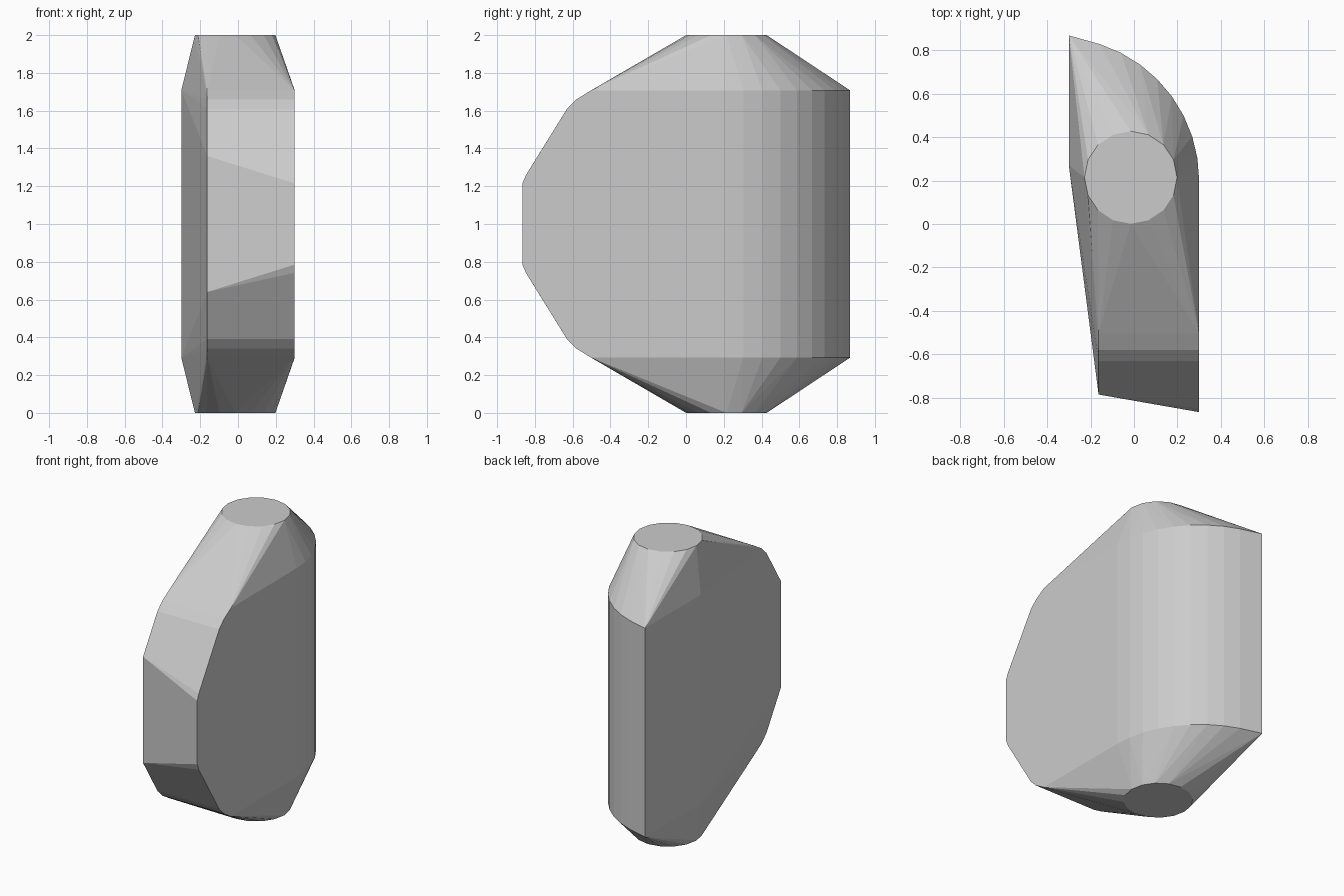
import bpy, bmesh
from math import cos, sin, radians

if "Cube" in bpy.data.objects:
    bpy.data.objects.remove(bpy.data.objects["Cube"])

pts = []

# Upper half outline; every point is mirrored about z = 1
def add(x, y, z):
    pts.extend([(x, y, z), (x, y, 2 - z)])

# Round end caps
for i in range(16):
    a = radians(i * 22.5)
    add(-0.015 + 0.213 * cos(a), 0.214 + 0.213 * sin(a), 2.0)

# Curved back wall
for i in range(9):
    a = radians(i * 9)
    add(-0.36 + 0.66 * cos(a), 0.2 + 0.66 * sin(a), 1.708)
add(-0.3, 0.868, 1.708)
add(-0.3, 0.27, 1.708)

# Stepped front edge: narrow front face and its chamfers
add(0.3, -0.866, 1.215)
add(0.3, -0.848, 1.258)
add(-0.163, -0.785, 1.36)
for x in (-0.163, 0.3):
    for y, z in ((-0.63, 1.61), (-0.58, 1.66), (-0.505, 1.706)):
        add(x, y, z)

# Faceted block as the hull of the outline
bm = bmesh.new()
for p in pts:
    bm.verts.new(p)
res = bmesh.ops.convex_hull(bm, input=bm.verts[:])
loose = [v for v in bm.verts if not v.link_faces]
bmesh.ops.delete(bm, geom=loose, context='VERTS')
bmesh.ops.dissolve_limit(bm, angle_limit=radians(0.5), verts=bm.verts[:], edges=bm.edges[:])
bmesh.ops.recalc_face_normals(bm, faces=bm.faces[:])
me = bpy.data.meshes.new("faceted_block")
bm.to_mesh(me)
bm.free()
obj = bpy.data.objects.new("faceted_block", me)
bpy.context.collection.objects.link(obj)
